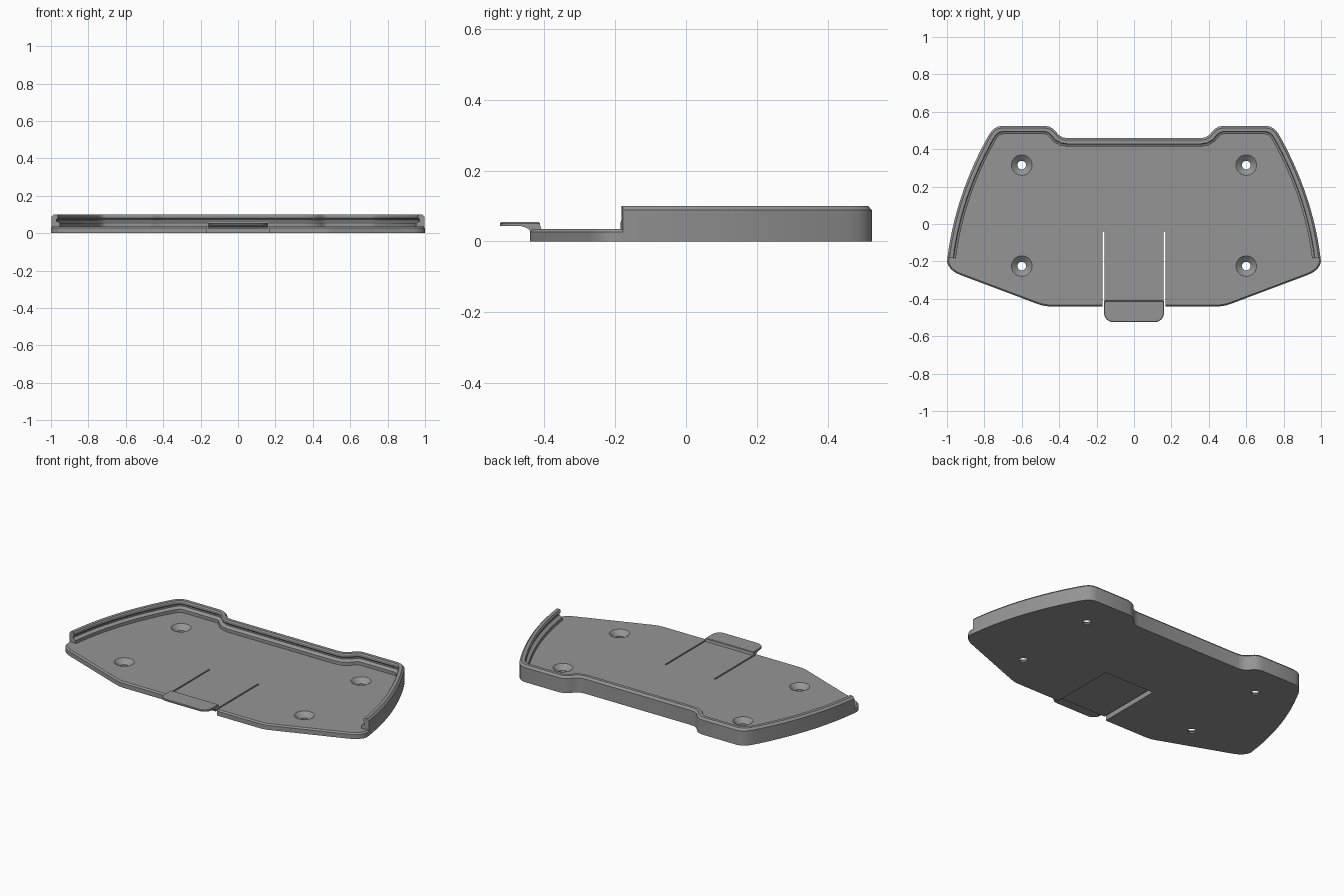
import bpy, bmesh, math
from mathutils import Vector

if "Cube" in bpy.data.objects:
    bpy.data.objects.remove(bpy.data.objects["Cube"])

grey = bpy.data.materials.new("plain grey")
grey.diffuse_color = (0.30, 0.30, 0.30, 1)
grey.use_nodes = True
grey.node_tree.nodes["Principled BSDF"].inputs["Base Color"].default_value = grey.diffuse_color


def finish(name, bm):
    bmesh.ops.recalc_face_normals(bm, faces=bm.faces[:])
    me = bpy.data.meshes.new(name)
    bm.to_mesh(me)
    bm.free()
    me.materials.append(grey)
    ob = bpy.data.objects.new(name, me)
    bpy.context.collection.objects.link(ob)
    return ob


def smooth(ob, angle=30):
    bpy.ops.object.select_all(action='DESELECT')
    ob.select_set(True)
    bpy.context.view_layer.objects.active = ob
    bpy.ops.object.shade_smooth_by_angle(angle=math.radians(angle))


def offset(path, d, closed):
    """Mitred inward offset of a counter-clockwise path."""
    out, n = [], len(path)
    for i, p in enumerate(path):
        p = Vector(p)
        a = Vector(path[i - 1]) if closed or i > 0 else None
        b = Vector(path[(i + 1) % n]) if closed or i < n - 1 else None
        t1 = (p - a).normalized() if a is not None else (b - p).normalized()
        t2 = (b - p).normalized() if b is not None else t1
        n1, n2 = Vector((-t1.y, t1.x)), Vector((-t2.y, t2.x))
        m = (n1 + n2).normalized()
        out.append(p + m * d / max(m.dot(n1), 0.5))
    return out


def loft(name, path, profile, closed):
    """closed: stack outline rings and cap them; open: sweep a closed section."""
    bm = bmesh.new()
    rings = [[bm.verts.new((q.x, q.y, z)) for q in offset(path, d, closed)]
             for d, z in profile]
    n, k = len(path), len(profile)
    for j in range(k - 1 if closed else k):
        r, s = rings[j], rings[(j + 1) % k]
        for i in range(n if closed else n - 1):
            h = (i + 1) % n
            bm.faces.new((r[i], r[h], s[h], s[i]))
    if closed:
        bm.faces.new(rings[0])
        bm.faces.new(rings[-1])
    else:
        bm.faces.new([r[0] for r in rings])
        bm.faces.new([r[-1] for r in rings])
    return finish(name, bm)


def box(name, lo, hi):
    pts = [(lo[0], lo[1]), (hi[0], lo[1]), (hi[0], hi[1]), (lo[0], hi[1])]
    return loft(name, pts, [(0, lo[2]), (0, hi[2])], True)


def cut(ob, cutter):
    m = ob.modifiers.new("cut", 'BOOLEAN')
    m.operation, m.solver, m.object = 'DIFFERENCE', 'EXACT', cutter
    bpy.context.view_layer.objects.active = ob
    bpy.ops.object.modifier_apply(modifier=m.name)
    bpy.data.objects.remove(cutter)


def mirrored(half):
    return half + [(-x, y) for x, y in reversed(half)]


# Right half outline: front corner, curved side, back shoulder and step
front = [(0.46, -0.44), (0.49, -0.436), (0.515, -0.428), (0.93, -0.272),
         (0.955, -0.26), (0.978, -0.243), (0.993, -0.222), (1.0, -0.2)]
p0, p1, p2 = Vector((0.997, -0.178)), Vector((0.956, 0.15)), Vector((0.785, 0.46))
side = [tuple(p0 * (1 - t) ** 2 + p1 * 2 * t * (1 - t) + p2 * t * t)
        for t in (i / 14 for i in range(15))]
back = [(0.768, 0.488), (0.75, 0.508), (0.73, 0.52), (0.705, 0.525),
        (0.475, 0.525), (0.452, 0.52), (0.432, 0.508), (0.415, 0.49),
        (0.40, 0.474), (0.38, 0.463), (0.355, 0.459)]

# Base plate with chamfered top edge
plate = loft("base_plate", mirrored(front + side + back),
             [(0, 0), (0, 0.027), (0.008, 0.035)], True)

# Pocket around the flexible tongue
cut(plate, box("pocket_cutter", (-0.168, -0.6, -0.1), (0.168, -0.04, 0.1)))

# Countersunk screw holes
circle = [(math.cos(a), math.sin(a)) for a in (math.tau * i / 32 for i in range(32))]
for x in (-0.6, 0.6):
    for y in (-0.225, 0.315):
        bm = bmesh.new()
        rings = [[bm.verts.new((x + r * c, y + r * s, z)) for c, s in circle]
                 for r, z in ((0.023, -0.02), (0.023, 0.008), (0.055, 0.035), (0.055, 0.06))]
        for r, s in zip(rings, rings[1:]):
            for i in range(32):
                h = (i + 1) % 32
                bm.faces.new((r[i], r[h], s[h], s[i]))
        bm.faces.new(rings[0])
        bm.faces.new(rings[-1])
        cut(plate, finish("hole_cutter", bm))
smooth(plate)

# Raised rim along sides and back, grooved on its inner face
rim = loft("rim_wall", mirrored(side + back),
           [(0, 0.027), (0, 0.088), (0.011, 0.1), (0.03, 0.1), (0.034, 0.094),
            (0.034, 0.08), (0.026, 0.073), (0.026, 0.064), (0.045, 0.054),
            (0.045, 0.03)], False)
smooth(rim)

# Thin flexible tongue
box("tongue", (-0.159, -0.44, 0.022), (0.159, -0.038, 0.035))

# Finger tab with rounded front corners
r = 0.05
arc = [(0.16 - r + r * math.sin(a), -0.525 + r - r * math.cos(a))
       for a in (math.pi / 2 * i / 8 for i in range(9))]
tab = loft("finger_tab", mirrored(arc + [(0.16, -0.412)]),
           [(0, 0.044), (0, 0.051), (0.003, 0.054)], True)
smooth(tab)

# Curved neck joining tab and tongue
bm = bmesh.new()
neck = [(-0.412, 0.046), (-0.408, 0.034), (-0.408, 0.024), (-0.438, 0.024),
        (-0.442, 0.033), (-0.452, 0.039), (-0.466, 0.043), (-0.475, 0.0445)]
ends = [[bm.verts.new((x, y, z)) for y, z in neck] for x in (-0.159, 0.159)]
for i in range(len(neck)):
    h = (i + 1) % len(neck)
    bm.faces.new((ends[0][i], ends[0][h], ends[1][h], ends[1][i]))
for e in ends:
    bm.faces.new(e)
smooth(finish("tab_neck", bm))
